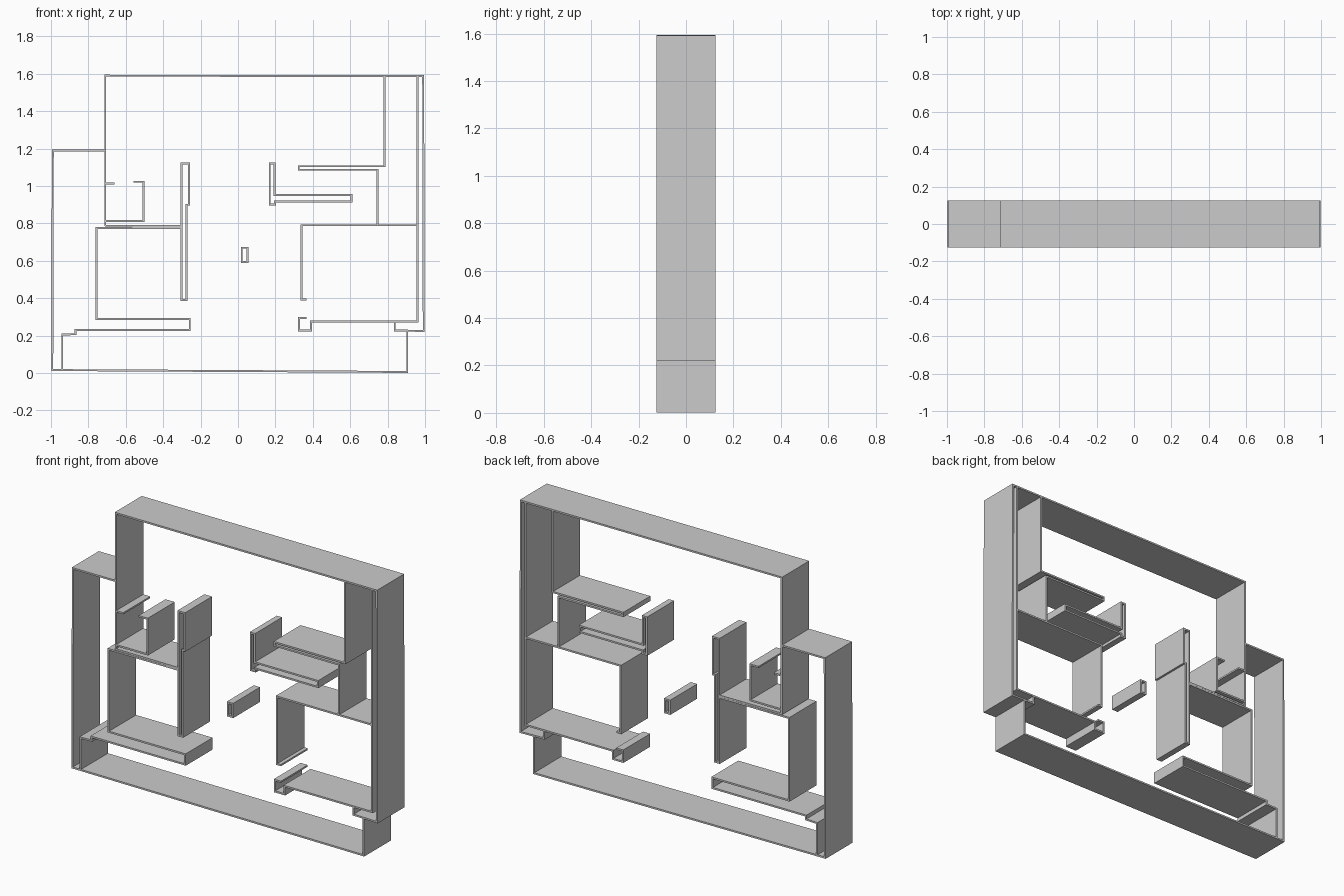
import bpy, bmesh
from mathutils import Vector

if "Cube" in bpy.data.objects:
    bpy.data.objects.remove(bpy.data.objects["Cube"])

T = 0.01       # wall thickness
DEPTH = 0.25   # wall height, running along y


def wall(name, pts, closed=False):
    """Thin mitred wall following an (x, z) path, extruded along y."""
    p = [Vector(q) for q in pts]
    n = len(p)
    segs = n if closed else n - 1
    normals = []
    for i in range(segs):
        d = (p[(i + 1) % n] - p[i]).normalized()
        normals.append(Vector((-d.y, d.x)))
    bm = bmesh.new()
    rings = []
    for i in range(n):
        a = normals[i - 1] if (closed or i > 0) else normals[0]
        b = normals[i] if i < segs else normals[-1]
        off = (a + b) / (1 + a.dot(b)) * T / 2
        l, r = p[i] + off, p[i] - off
        rings.append([bm.verts.new((q.x, y, q.y)) for q, y in
                      ((l, -DEPTH / 2), (r, -DEPTH / 2), (r, DEPTH / 2), (l, DEPTH / 2))])
    for i in range(segs):
        a, b = rings[i], rings[(i + 1) % n]
        for k in range(4):
            m = (k + 1) % 4
            bm.faces.new((a[k], a[m], b[m], b[k]))
    if not closed:
        bm.faces.new(rings[0])
        bm.faces.new(rings[-1])
    bmesh.ops.recalc_face_normals(bm, faces=bm.faces)
    me = bpy.data.meshes.new(name)
    bm.to_mesh(me)
    bm.free()
    ob = bpy.data.objects.new(name, me)
    bpy.context.collection.objects.link(ob)


# Outer shell, from the lower right corner round to the right-hand room
wall("outer_wall_lower", [(0.905, 0.225), (0.905, 0.006), (-0.993, 0.016),
                          (-0.99, 1.19), (-0.71, 1.19)])
wall("outer_wall_upper", [(-0.71, 0.785), (-0.71, 1.59), (0.99, 1.588), (0.993, 0.225),
                          (0.838, 0.228), (0.838, 0.276)])

# Left rooms
wall("left_room_wall", [(-0.94, 0.016), (-0.94, 0.206), (-0.868, 0.208), (-0.868, 0.23),
                        (-0.258, 0.23), (-0.258, 0.29), (-0.757, 0.29),
                        (-0.757, 0.776), (-0.302, 0.776)])
wall("left_pier", [(-0.302, 1.12), (-0.302, 0.39), (-0.275, 0.39), (-0.275, 0.9),
                   (-0.262, 0.9), (-0.262, 1.12)], closed=True)
wall("left_room_divider", [(-0.71, 0.788), (-0.302, 0.786)])
wall("closet_wall", [(-0.71, 0.813), (-0.505, 0.813), (-0.505, 1.023), (-0.56, 1.023)])
wall("closet_door_stub", [(-0.71, 1.013), (-0.66, 1.013)])

# Right rooms
wall("right_inner_wall", [(0.96, 1.588), (0.96, 0.276), (0.39, 0.276), (0.39, 0.228),
                          (0.326, 0.228), (0.326, 0.295), (0.367, 0.295)])
wall("right_upper_wall", [(0.783, 1.588), (0.783, 1.106), (0.325, 1.106),
                          (0.325, 1.087), (0.745, 1.087), (0.745, 0.79)])
wall("right_lower_wall", [(0.96, 0.79), (0.34, 0.79), (0.34, 0.393), (0.367, 0.393)])

# Free-standing hollow walls
wall("centre_corner_wall", [(0.17, 1.12), (0.195, 1.12), (0.195, 0.953), (0.606, 0.953),
                            (0.606, 0.918), (0.198, 0.918), (0.198, 0.901),
                            (0.17, 0.901)], closed=True)
wall("centre_post", [(0.02, 0.67), (0.051, 0.67), (0.051, 0.593), (0.02, 0.593)], closed=True)
